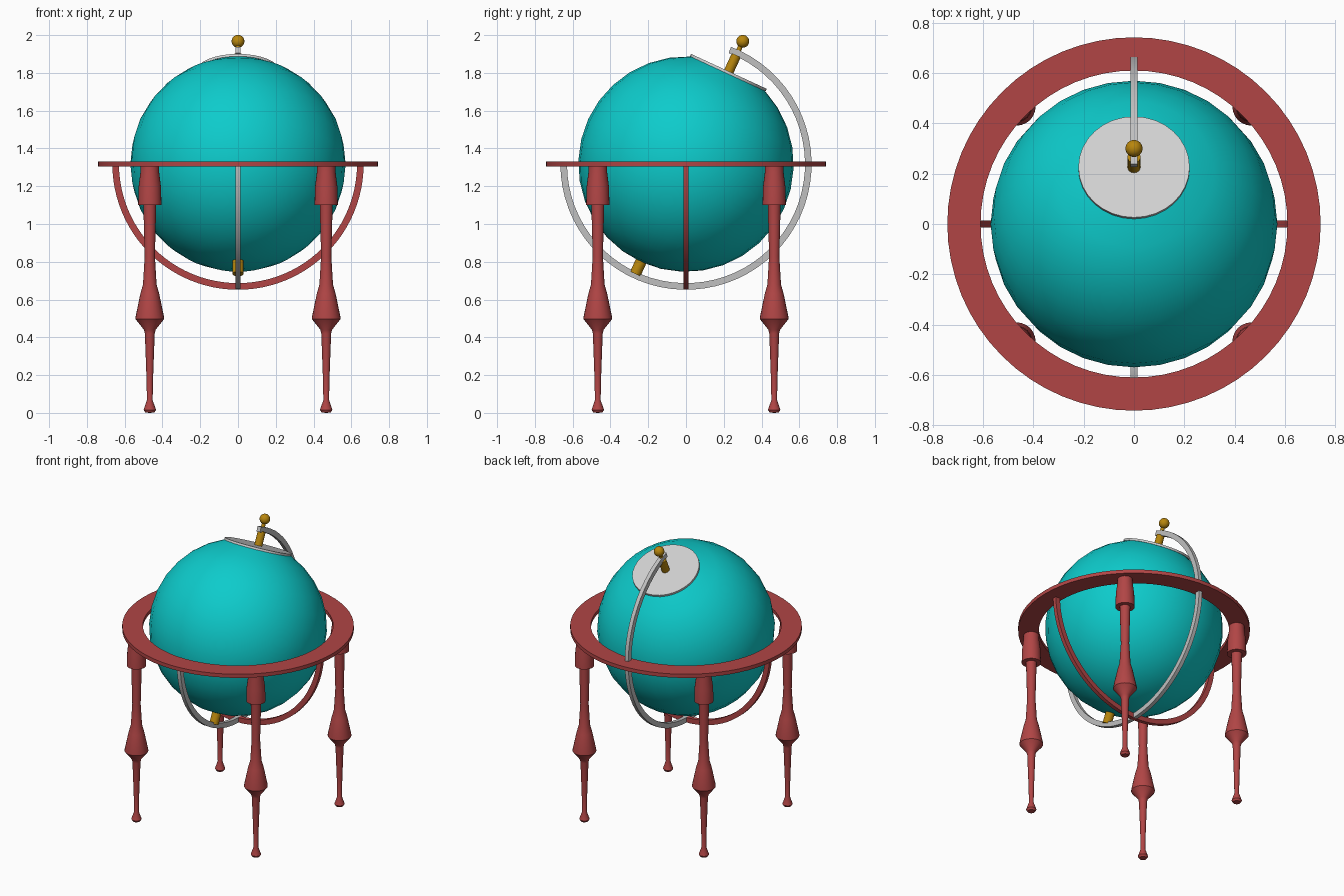
import bpy, bmesh
from math import sin, cos, pi, radians
from mathutils import Matrix, Vector

cube = bpy.data.objects.get("Cube")
if cube:
    bpy.data.objects.remove(cube)


def material(name, r, g, b):
    m = bpy.data.materials.new(name)
    m.use_nodes = True
    m.diffuse_color = (r, g, b, 1)
    m.node_tree.nodes["Principled BSDF"].inputs["Base Color"].default_value = (r, g, b, 1)
    return m


TEAL = material("teal", 0.004, 0.6, 0.6)
RED = material("red wood", 0.44, 0.06, 0.06)
SILVER = material("silver", 0.53, 0.53, 0.53)
WHITE = material("pale grey", 0.64, 0.64, 0.64)
GOLD = material("gold", 0.48, 0.24, 0.004)

CENTRE = Matrix.Translation((0, 0, 1.317))
TILT = CENTRE @ Matrix.Rotation(radians(-24.8), 4, 'X')


def finish(name, bm, mat, matrix):
    """Turn a bmesh into a placed object with sharp-edge smooth shading."""
    bmesh.ops.remove_doubles(bm, verts=bm.verts, dist=1e-5)
    bmesh.ops.recalc_face_normals(bm, faces=bm.faces)
    me = bpy.data.meshes.new(name)
    bm.to_mesh(me)
    bm.free()
    me.materials.append(mat)
    ob = bpy.data.objects.new(name, me)
    bpy.context.collection.objects.link(ob)
    ob.matrix_world = matrix
    bpy.ops.object.select_all(action='DESELECT')
    ob.select_set(True)
    bpy.context.view_layer.objects.active = ob
    bpy.ops.object.shade_smooth_by_angle(angle=radians(35))
    return ob


def lathe(name, profile, mat, matrix, sides=32):
    """Spin a (radius, height) outline around the z axis."""
    bm = bmesh.new()
    vs = [bm.verts.new((r, 0, z)) for r, z in profile]
    es = [bm.edges.new(p) for p in zip(vs, vs[1:])]
    bmesh.ops.spin(bm, geom=vs + es, cent=(0, 0, 0), axis=(0, 0, 1),
                   angle=2 * pi, steps=sides)
    return finish(name, bm, mat, matrix)


def rod(name, radius, low, high, mat, sides=16):
    return lathe(name, [(0, low), (radius, low), (radius, high), (0, high)], mat, TILT, sides)


def arc(name, start, end, mat, matrix, inner=0.63, outer=0.665, half=0.0135, steps=48):
    """Sweep a rectangular bar along an arc in the yz plane."""
    bm = bmesh.new()
    section = [(inner, -half), (outer, -half), (outer, half), (inner, half)]
    rows = []
    for i in range(steps + 1):
        a = radians(start + (end - start) * i / steps)
        rows.append([bm.verts.new((x, r * cos(a), r * sin(a))) for r, x in section])
    for p, q in zip(rows, rows[1:]):
        for k in range(4):
            j = (k + 1) % 4
            bm.faces.new((p[k], p[j], q[j], q[k]))
    bm.faces.new(rows[0])
    bm.faces.new(rows[-1])
    return finish(name, bm, mat, matrix)


# Globe with its pole sliced flat where the polar cap sits
R = 0.57
CUT = pi / 8
cap_r, cap_z = R * sin(CUT), R * cos(CUT)
lathe("globe", [(R * sin(pi * i / 16), R * cos(pi * i / 16)) for i in range(2, 17)], TEAL, TILT)
lathe("polar_cap", [(0, cap_z), (cap_r + 0.003, cap_z), (cap_r + 0.003, 0.541), (0, 0.541)],
      WHITE, TILT)

# Horizon ring
lathe("horizon_ring", [(0.61, -0.013), (0.742, -0.013), (0.742, 0.013), (0.61, 0.013),
                       (0.61, -0.013)], RED, CENTRE, 64)

# Meridian bar and the supporting half hoop across it
arc("meridian_arc", 180, 429, SILVER, CENTRE)
arc("support_arc", 180, 360, RED, CENTRE @ Matrix.Rotation(pi / 2, 4, 'Z'))

# Axis pins and finial
rod("upper_pin", 0.026, 0.535, 0.635, GOLD)
rod("lower_pin", 0.03, -0.64, -0.55, GOLD)
rod("finial_stem", 0.013, 0.63, 0.70, GOLD)
lathe("finial_ball", [(0.034 * sin(pi * i / 12), 0.716 - 0.034 * cos(pi * i / 12))
                      for i in range(13)], GOLD, TILT, 24)

# Four turned legs
LEG = [(0, 0), (0.024, 0.002), (0.033, 0.016), (0.015, 0.068), (0.018, 0.2), (0.026, 0.42),
       (0.031, 0.44), (0.076, 0.497), (0.076, 0.505), (0.05, 0.63), (0.036, 0.68),
       (0.027, 0.83), (0.034, 1.1), (0.062, 1.1), (0.059, 1.2), (0.05, 1.27),
       (0.049, 1.305), (0, 1.305)]
for side, x in (("left", 1), ("right", -1)):
    for end, y in (("front", -1), ("back", 1)):
        lathe(f"{end}_{side}_leg", LEG, RED, Matrix.Translation((0.467 * x, 0.467 * y, 0)), 24)
